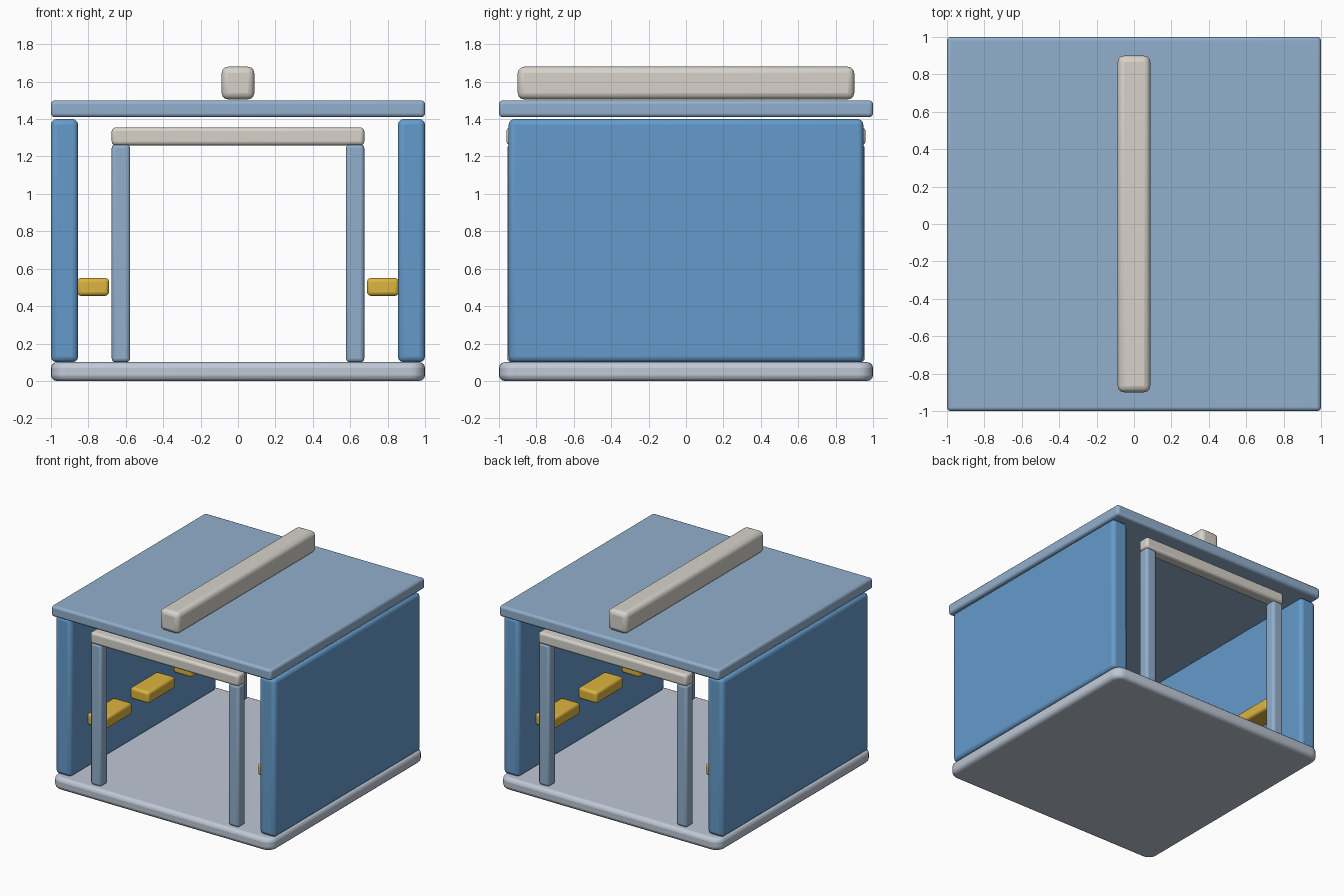
import bpy, bmesh, math

if "Cube" in bpy.data.objects:
    bpy.data.objects.remove(bpy.data.objects["Cube"])


def material(name, r, g, b):
    m = bpy.data.materials.new(name)
    m.diffuse_color = (r, g, b, 1)
    m.use_nodes = True
    m.node_tree.nodes["Principled BSDF"].inputs["Base Color"].default_value = m.diffuse_color
    return m


PALE = material("pale_floor", 0.52, 0.58, 0.67)
BLUE = material("wall_blue", 0.13, 0.33, 0.60)
STEEL = material("steel_blue", 0.29, 0.43, 0.61)
CREAM = material("cream", 0.68, 0.65, 0.59)
YELLOW = material("yellow", 0.72, 0.46, 0.05)


def box(name, lo, hi, mat, bevel, corner=0.0):
    """Rounded box between two corners; corner rounds the upright edges first."""
    bm = bmesh.new()
    bmesh.ops.create_cube(bm, size=1)
    size = [b - a for a, b in zip(lo, hi)]
    bmesh.ops.scale(bm, vec=size, verts=bm.verts)
    if corner:
        upright = [e for e in bm.edges if abs(e.verts[0].co.z - e.verts[1].co.z) > 1e-4]
        bmesh.ops.bevel(bm, geom=upright, offset=corner, segments=5,
                        profile=0.5, affect='EDGES')
    mesh = bpy.data.meshes.new(name)
    bm.to_mesh(mesh)
    bm.free()
    ob = bpy.data.objects.new(name, mesh)
    bpy.context.collection.objects.link(ob)
    ob.location = [(a + b) / 2 for a, b in zip(lo, hi)]
    mesh.materials.append(mat)
    mod = ob.modifiers.new("rounding", 'BEVEL')
    mod.width = bevel
    mod.segments = 3
    mod.limit_method = 'ANGLE'
    mod.angle_limit = math.radians(40)
    bpy.ops.object.select_all(action='DESELECT')
    ob.select_set(True)
    bpy.context.view_layer.objects.active = ob
    bpy.ops.object.shade_smooth_by_angle(angle=math.radians(35))
    return ob


def mirrored(a, b, sign):
    """Range a..b, flipped to the negative side when sign is -1."""
    return (a, b) if sign > 0 else (-b, -a)


# Floor, roof and ridge beam
box("floor", (-1, -1, 0), (1, 1, 0.10), PALE, 0.03, corner=0.08)
box("roof", (-1, -1, 1.41), (1, 1, 1.50), STEEL, 0.02)
box("ridge_beam", (-0.0875, -0.9, 1.505), (0.0875, 0.9, 1.68), CREAM, 0.035)

# Side walls with a row of three seats on each
for side, sx in (("left", -1), ("right", 1)):
    x0, x1 = mirrored(0.855, 1.0, sx)
    box(side + "_wall", (x0, -0.948, 0.10), (x1, 0.948, 1.40), BLUE, 0.03)
    x0, x1 = mirrored(0.69, 0.86, sx)
    for i, y in enumerate((-0.56, 0, 0.56)):
        box(f"{side}_seat_{i + 1}", (x0, y - 0.175, 0.455),
            (x1, y + 0.175, 0.55), YELLOW, 0.02)

# Door frames at the front and back
for end, sy in (("front", -1), ("back", 1)):
    y0, y1 = mirrored(0.86, 0.96, sy)
    box(end + "_lintel", (-0.675, y0, 1.26), (0.675, y1, 1.355), CREAM, 0.02)
    y0, y1 = mirrored(0.863, 0.955, sy)
    for side, sx in (("left", -1), ("right", 1)):
        x0, x1 = mirrored(0.577, 0.675, sx)
        box(f"{end}_{side}_post", (x0, y0, 0.10), (x1, y1, 1.265), STEEL, 0.02)
